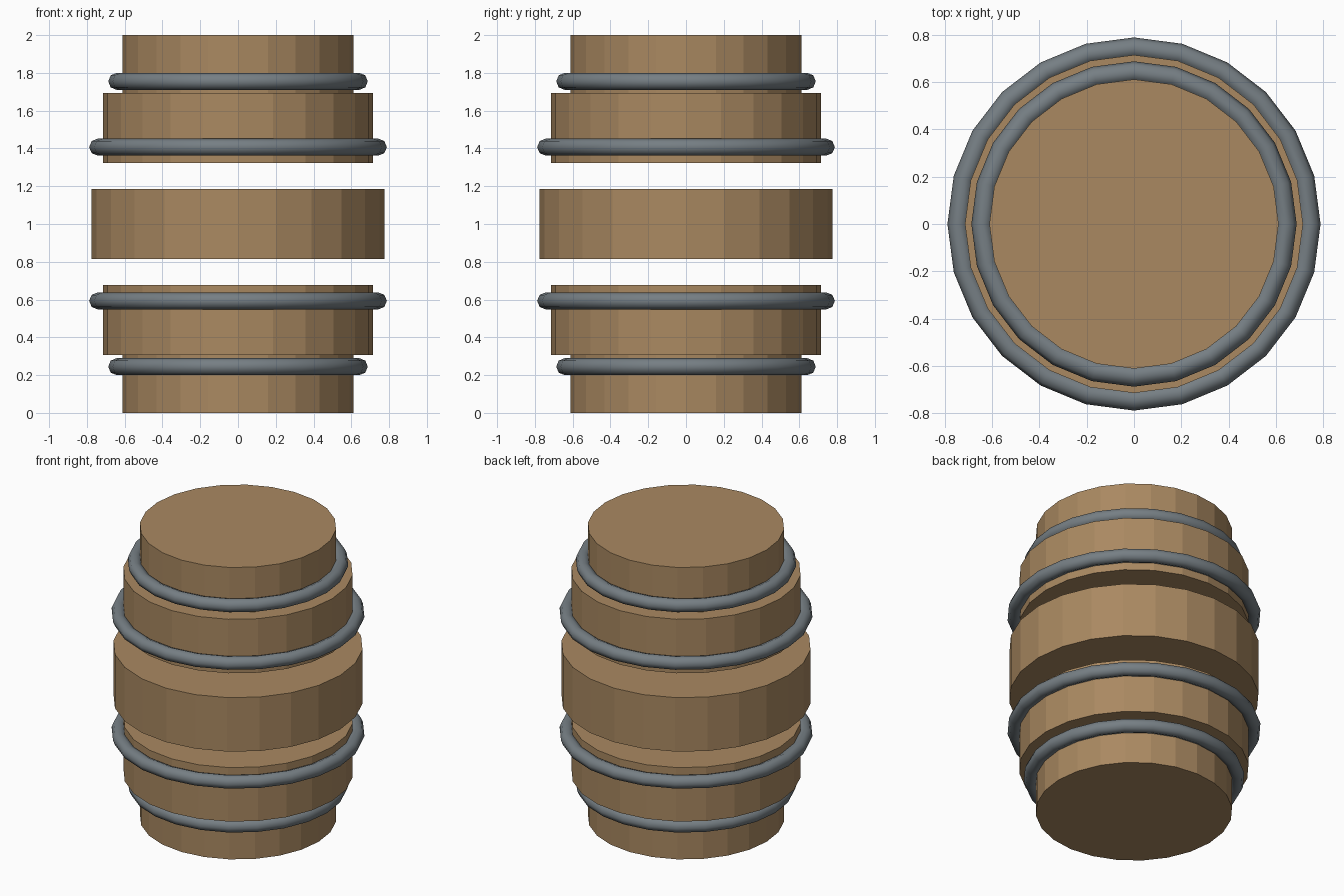
import bpy

if "Cube" in bpy.data.objects:
    bpy.data.objects.remove(bpy.data.objects["Cube"])

SIDES = 24


def material(name, rgb):
    mat = bpy.data.materials.new(name)
    mat.diffuse_color = (*rgb, 1.0)
    mat.use_nodes = True
    mat.node_tree.nodes["Principled BSDF"].inputs["Base Color"].default_value = mat.diffuse_color
    return mat


wood = material("wood", (0.40, 0.25, 0.12))
iron = material("iron", (0.18, 0.21, 0.23))


def drum(name, radius, z):
    bpy.ops.mesh.primitive_cylinder_add(vertices=SIDES, radius=radius, depth=0.37,
                                        location=(0, 0, z))
    ob = bpy.context.object
    ob.name = name
    ob.data.materials.append(wood)


def hoop(name, radius, z):
    bpy.ops.mesh.primitive_torus_add(major_segments=SIDES, minor_segments=8,
                                     major_radius=radius, minor_radius=0.045,
                                     location=(0, 0, z))
    ob = bpy.context.object
    ob.name = name
    ob.data.materials.append(iron)
    bpy.ops.object.shade_smooth()


# Widest drum at the belly of the barrel
drum("middle_drum", 0.776, 1.0)

# Drums and hoops mirrored above and below the middle
for side, s in (("lower", -1), ("upper", 1)):
    drum(f"{side}_shoulder_drum", 0.714, 1 + s * 0.508)
    drum(f"{side}_end_drum", 0.611, 1 + s * 0.815)
    hoop(f"{side}_inner_hoop", 0.743, 1 + s * 0.407)
    hoop(f"{side}_outer_hoop", 0.642, 1 + s * 0.755)
